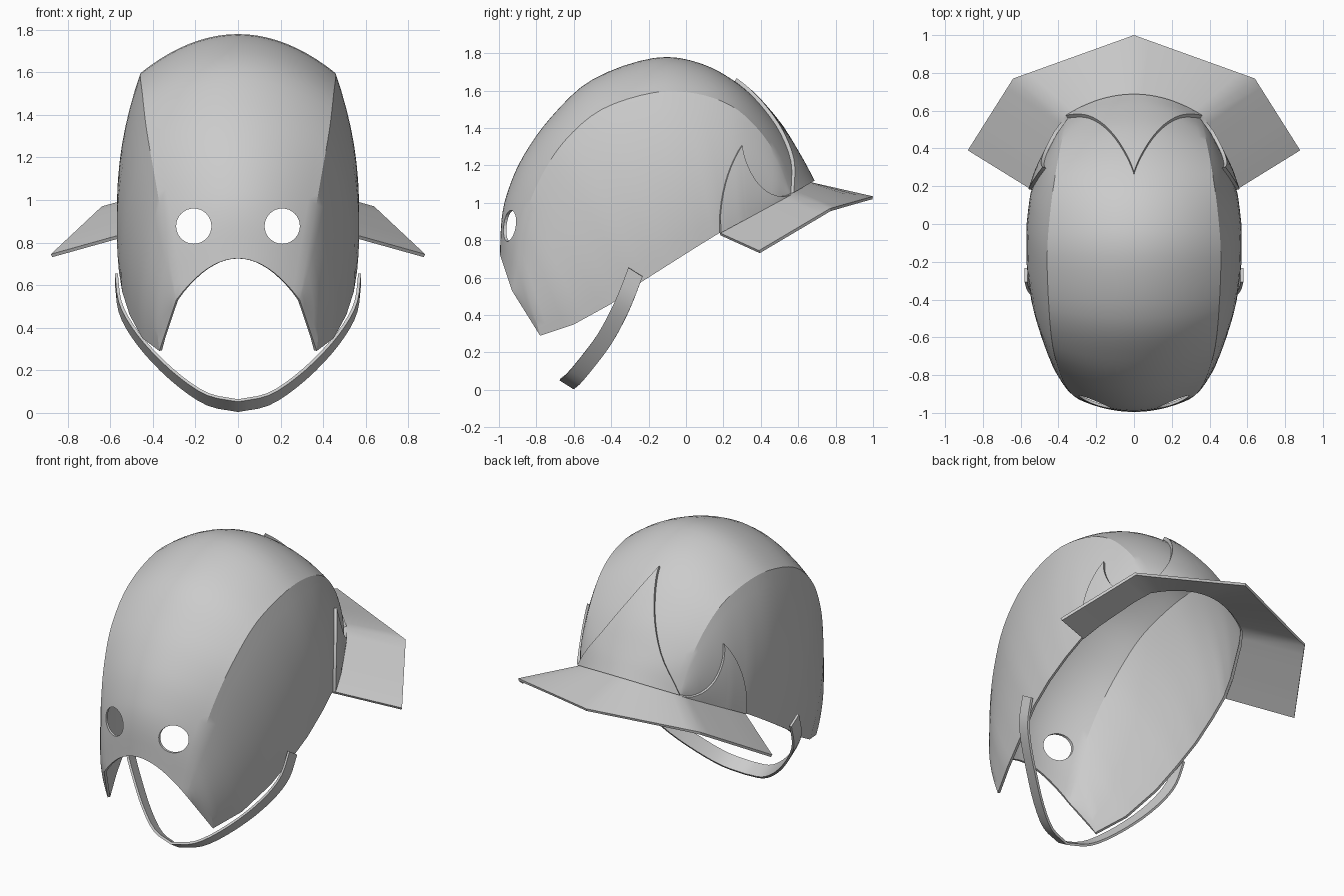
import bpy, bmesh, math
from mathutils import Vector

old = bpy.data.objects.get("Cube")
if old:
    bpy.data.objects.remove(old, do_unlink=True)

grey = bpy.data.materials.new("plain_grey")
grey.use_nodes = True
grey.diffuse_color = (0.6, 0.6, 0.6, 1)
grey.node_tree.nodes["Principled BSDF"].inputs["Base Color"].default_value = grey.diffuse_color

# Helmet stations, front to back: crown line (y, z), ridge and lower rim (x, y, z)
CROWN = [(-.995, .725), (-.985, .92), (-.95, 1.07), (-.87, 1.25), (-.72, 1.46), (-.5, 1.66),
         (-.17, 1.775), (.08, 1.745), (.3, 1.62), (.48, 1.43), (.6, 1.24), (.67, 1.11)]
RIDGE = [(.29, -.93, .53), (.325, -.905, .74), (.36, -.86, .93), (.395, -.78, 1.13),
         (.43, -.65, 1.33), (.45, -.45, 1.5), (.46, -.17, 1.59), (.445, .05, 1.585),
         (.42, .24, 1.52), (.395, .38, 1.4), (.37, .49, 1.24), (.35, .56, 1.05)]
RIM = [RIDGE[0], (.37, -.78, .29), (.45, -.6, .35), (.51, -.4, .46), (.545, -.25, .57),
       (.56, -.1, .665), (.555, .05, .76), (.54, .18, .84), (.5, .29, .9), (.455, .38, .95),
       (.405, .48, 1.005), RIDGE[-1]]
CROWN = [Vector((0, y, z)) for y, z in CROWN]
RIDGE = [Vector(p) for p in RIDGE]
RIM = [Vector(p) for p in RIM]
LAST = len(CROWN) - 1


def spline(pts, u):
    """Smooth curve through the points."""
    i = min(int(u), len(pts) - 2)
    t = u - i
    b, c = pts[i], pts[i + 1]
    a = pts[i - 1] if i > 0 else b * 2 - c
    d = pts[i + 2] if i + 2 < len(pts) else c * 2 - b
    return b + ((c - a) + ((a * 2 - b * 5 + c * 4 - d) + (b * 3 - a - c * 3 + d) * t) * t) * t / 2


def surface(u, v):
    """Helmet skin: |v| < 1 is the crown panel, 1..2 the side panel."""
    s = abs(v)
    ridge = spline(RIDGE, u)
    if s <= 1:
        crown = spline(CROWN, u)
        p = crown.lerp(ridge, s * s)
        p.x = ridge.x * s
    else:
        i = min(int(u), LAST - 1)
        rim = RIM[i].lerp(RIM[i + 1], u - i)
        s -= 1
        p = ridge.lerp(rim, s)
        p.x += 0.06 * (ridge.z - rim.z) * 4 * s * (1 - s)
    return Vector((math.copysign(p.x, v), p.y, p.z))


def steps(a, b, n):
    return [a + (b - a) * k / n for k in range(n + 1)]


def sheet(name, rows, thickness, offset, angle=25):
    """Thick sheet from a grid of points."""
    bm = bmesh.new()
    grid = [[bm.verts.new(p) for p in row] for row in rows]
    for r, q in zip(grid, grid[1:]):
        for j in range(len(r) - 1):
            bm.faces.new((r[j], r[j + 1], q[j + 1], q[j]))
    bmesh.ops.remove_doubles(bm, verts=bm.verts, dist=0.0005)
    mesh = bpy.data.meshes.new(name)
    bm.to_mesh(mesh)
    bm.free()
    mesh.materials.append(grey)
    obj = bpy.data.objects.new(name, mesh)
    bpy.context.collection.objects.link(obj)
    bpy.ops.object.select_all(action='DESELECT')
    bpy.context.view_layer.objects.active = obj
    obj.select_set(True)
    mod = obj.modifiers.new("thickness", 'SOLIDIFY')
    mod.thickness, mod.offset = thickness, offset
    bpy.ops.object.modifier_apply(modifier=mod.name)
    bpy.ops.object.shade_smooth_by_angle(angle=math.radians(angle))
    return obj


# Shell
across = steps(-2, 2, 40)
shell = sheet("helmet_shell", [[surface(u, v) for v in across] for u in steps(0, LAST, LAST * 4)], 0.015, -1)

# Eye holes
for side in (-1, 1):
    bpy.ops.mesh.primitive_cylinder_add(vertices=32, radius=0.083, depth=0.5,
                                        location=(side * 0.208, -0.95, 0.877), rotation=(math.pi / 2, 0, 0))
    cutter = bpy.context.object
    cutter.hide_render = True
    cut = shell.modifiers.new("eye_hole", 'BOOLEAN')
    cut.operation, cut.object, cut.solver = 'DIFFERENCE', cutter, 'EXACT'
    bpy.context.view_layer.objects.active = shell
    bpy.ops.object.modifier_apply(modifier=cut.name)
    bpy.data.objects.remove(cutter, do_unlink=True)

# Pointed back plate
columns = [math.copysign(t * t, t) for t in steps(-1, 1, 32)]
top = [7.8 + 3.2 * abs(t) ** 0.8 for t in columns]
sheet("back_plate", [[surface(a + (LAST - a) * k, t) for a, t in zip(top, columns)]
                     for k in steps(0, 1, 10)], 0.02, 1)

# Pointed side plates
PEAK = 8.3


def plate_top(u):
    if u < PEAK:
        return 1 - 0.68 * ((u - 7) / (PEAK - 7)) ** 0.75
    return 0.32 + 0.68 * ((u - PEAK) / (LAST - PEAK)) ** 0.5


along = steps(7, PEAK, 10) + [PEAK + (LAST - PEAK) * k * k for k in steps(0, 1, 14)[1:]]
for name, side in (("left_side_plate", 1), ("right_side_plate", -1)):
    rows = [[surface(u, side * (1 + v)) for v in steps(plate_top(u), 1, 8)[::side]] for u in along]
    sheet(name, rows, 0.018, 1)

# Neck brim
middle, corner, tip = Vector((0, 1, 1.035)), Vector((.64, .77, .97)), Vector((.88, .39, .745))
inner = [surface(LAST, t) for t in steps(0, 1, 8)] + [surface(u, 2) for u in steps(LAST, 7, 8)[1:]]
outer = [middle.lerp(corner, t) for t in steps(0, 1, 8)] + [corner.lerp(tip, t) for t in steps(0, 1, 8)[1:]]


def mirrored(pts):
    return [Vector((-p.x, p.y, p.z)) for p in pts[:0:-1]] + pts


sheet("neck_brim", [mirrored(inner), mirrored(outer)], 0.016, -1)

# Chin strap
path = [Vector(p) for p in ((0, -.635, .033), (.14, -.6, .062), (.27, -.53, .145), (.4, -.44, .265),
                            (.5, -.37, .39), (.555, -.32, .5), (.572, -.27, .63))]
path = mirrored([spline(path, u) for u in steps(0, 6, 18)])
width = Vector((0, .038, -.024))
sheet("chin_strap", [[p + width for p in path], [p - width for p in path]], 0.014, 0, 40)
